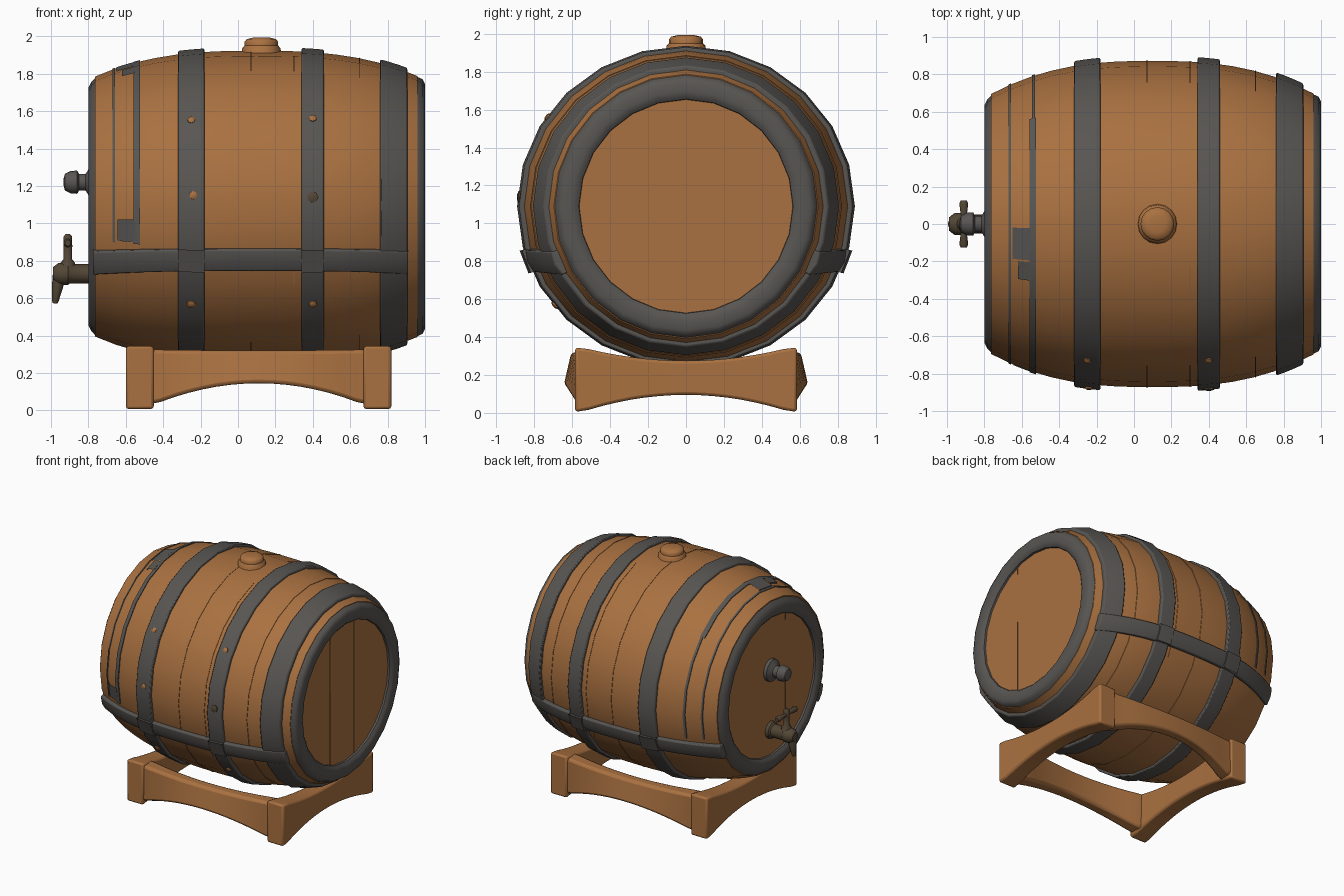
import bpy, bmesh, math
from mathutils import Vector

if "Cube" in bpy.data.objects:
    bpy.data.objects.remove(bpy.data.objects["Cube"])


def material(name, rgb):
    m = bpy.data.materials.new(name)
    m.use_nodes = True
    m.diffuse_color = (*rgb, 1)
    bsdf = m.node_tree.nodes["Principled BSDF"]
    bsdf.inputs["Base Color"].default_value = (*rgb, 1)
    bsdf.inputs["Roughness"].default_value = 0.8
    return m


WOOD = material("oak wood", (0.40, 0.165, 0.052))
IRON = material("grey iron", (0.098, 0.092, 0.085))
BRONZE = material("dark bronze", (0.085, 0.062, 0.036))

ZC = 1.09      # height of the barrel axis
SIDES = 24


def finish(name, bm, mat, bevel=0, angle=40):
    bmesh.ops.recalc_face_normals(bm, faces=bm.faces)
    me = bpy.data.meshes.new(name)
    bm.to_mesh(me)
    bm.free()
    ob = bpy.data.objects.new(name, me)
    bpy.context.collection.objects.link(ob)
    me.materials.append(mat)
    if bevel:
        mod = ob.modifiers.new("soft edges", "BEVEL")
        mod.width, mod.segments = bevel, 2
    bpy.ops.object.select_all(action="DESELECT")
    ob.select_set(True)
    bpy.context.view_layer.objects.active = ob
    bpy.ops.object.shade_smooth_by_angle(angle=math.radians(angle))


def skin(name, rings, mat, closed_ring=True, loop=False, caps=False, **kw):
    """Join successive rings of points with quads."""
    bm = bmesh.new()
    rows = [[bm.verts.new(p) for p in ring] for ring in rings]
    pairs = list(zip(rows, rows[1:])) + ([(rows[-1], rows[0])] if loop else [])
    for a, b in pairs:
        n = len(a)
        for i in range(n if closed_ring else n - 1):
            j = (i + 1) % n
            bm.faces.new((a[i], a[j], b[j], b[i]))
    if caps:
        bm.faces.new(rows[0])
        bm.faces.new(rows[-1])
    finish(name, bm, mat, **kw)


def barrel_r(x):
    return 0.872 - 0.18 * abs((x - 0.1) / 0.87) ** 2.6


def on_barrel(x, r, a):
    squash = 1 - 0.26 * max(0, r - 0.70)
    return (x, r * math.cos(a), ZC + r * squash * math.sin(a))


def lathe(name, profile, mat, first=0, last=SIDES, closed=False, **kw):
    """Turn a profile around the barrel axis, fully or between two side numbers."""
    full = last - first == SIDES
    steps = [first + k for k in range(math.ceil(last - first))] + ([] if full else [last])
    rings = [[on_barrel(x, r, math.tau * i / SIDES) for i in steps] for x, r in profile]
    skin(name, rings, mat, closed_ring=full, loop=closed, **kw)


def hoop(name, x0, x1, lift, mat, first=0, last=SIDES, **kw):
    xs = [x0 + (x1 - x0) * k / 3 for k in range(4)]
    outer = [(x, barrel_r(x) + lift) for x in xs]
    inner = [(x, barrel_r(x) - 0.02) for x in reversed(xs)]
    lathe(name, outer + inner, mat, first, last, closed=True, **kw)


def turned(name, profile, centre, axis, mat, sides=16):
    """Solid of (distance, radius) pairs turned around an axis."""
    q = Vector(axis).to_track_quat("Z", "Y")
    rings = [[Vector(centre) + q @ Vector((r * math.cos(math.tau * i / sides),
                                           r * math.sin(math.tau * i / sides), d))
              for i in range(sides)] for d, r in profile]
    skin(name, rings, mat, caps=True)


# Barrel body
body_x = [-0.765 + 1.725 * k / 16 for k in range(17)]
lathe("barrel_body", [(-0.765, 0.6)] + [(x, barrel_r(x)) for x in body_x] + [(0.96, 0.6)], WOOD)

# Iron hoops, with raised collars where they cross the straps
for name, x0, x1 in (("right", -0.32, -0.18), ("left", 0.34, 0.46)):
    hoop(f"middle_hoop_{name}", x0, x1, 0.026, IRON, bevel=0.008)
    hoop(f"collar_front_{name}", x0, x1, 0.046, IRON, 13.05, 13.62)
    hoop(f"collar_back_{name}", x0, x1, 0.046, IRON, -1.62, -1.05)
hoop("end_hoop_left", 0.76, 0.905, 0.026, IRON, bevel=0.008)

# Worn, half sunken hoop
hoop("sunken_hoop_edge", -0.56, -0.525, 0.008, IRON, 3, 13)
hoop("sunken_hoop_worn_edge", -0.545, -0.528, 0.006, IRON, -1, 3)
hoop("sunken_hoop_line", -0.67, -0.658, 0.006, IRON, -1, 13)
for n, (x0, first, last) in enumerate(((-0.65, 6.1, 6.95), (-0.62, 7, 7.5), (-0.645, 12.35, 12.95))):
    hoop(f"sunken_hoop_patch_{n}", x0, -0.55, 0.006, IRON, first, last)

# Fine raised seams around the body
for n, (x, first, last) in enumerate(((0.07, 0, 24), (0.3, -2, 5), (0.3, 7, 14), (0.65, 0, 24))):
    hoop(f"body_seam_{n}", x - 0.003, x + 0.003, 0.004, WOOD, first, last)

# End rims: the right one is more bevelled
rims = (("rim_right", -0.8, 1, [(0, 0.635), (0.015, 0.665), (0.04, 0.692), (0.06, 0.67)]),
        ("rim_left", 1.0, -1, [(0, 0.655), (0.012, 0.68), (0.045, 0.695), (0.06, 0.67)]))
for name, face, d, outer in rims:
    prof = [(0.06, 0.56), (0.02, 0.565), (0.004, 0.585), (0, 0.605)] + outer
    lathe(name, [(face + d * x, r) for x, r in prof], IRON, closed=True)

# Planked heads
plank_edges = (-0.6, -0.42, -0.19, -0.04, 0.12, 0.25, 0.42, 0.6)
for side, x_face, d in (("right", -0.765, 1), ("left", 0.965, -1)):
    for n, (y0, y1) in enumerate(zip(plank_edges, plank_edges[1:])):
        ys = [y0 + (y1 - y0) * k / 4 for k in range(5)]
        half = [(y, math.sqrt(max(0.0004, 0.36 - y * y))) for y in ys]
        outline = half + [(y, -h) for y, h in reversed(half)]
        xs = (x_face + d * 0.001 * (n % 2), x_face + d * 0.04)
        skin(f"head_plank_{side}_{n}", [[(x, y, ZC + z) for y, z in outline] for x in xs],
             WOOD, caps=True)
    for n, (y, z0, z1) in enumerate(((-0.19, 0.55, 1.15), (-0.19, 1.56, 1.62))):
        box = [(y - 0.003, z0), (y + 0.003, z0), (y + 0.003, z1), (y - 0.003, z1)]
        skin(f"head_seam_{side}_{n}", [[(x, *p) for p in box]
             for x in (x_face - d * 0.006, x_face + d * 0.003)], WOOD, caps=True)

# Long straps on both flanks
for side, s in (("front", -1), ("back", 1)):
    rings = []
    for k in range(19):
        x = -0.775 + 1.685 * k / 18
        r = barrel_r(x)
        ring = []
        for z, lift in ((0.735, -0.03), (0.735, 0.026), (0.795, 0.038), (0.855, 0.026), (0.855, -0.03)):
            px, py, pz = on_barrel(x, r + lift, math.asin((z - ZC) / r))
            ring.append((px, s * py, pz))
        rings.append(ring)
    skin(f"strap_{side}", rings, IRON, caps=True, bevel=0.008)

# Rivets on the front of the middle hoops, one of them blackened
for n, (x, z, size, mat) in enumerate((
        (-0.25, 1.55, 0.02, WOOD), (-0.24, 1.15, 0.022, WOOD), (-0.25, 0.57, 0.024, WOOD),
        (0.4, 1.56, 0.02, WOOD), (0.4, 1.14, 0.03, BRONZE), (0.4, 0.57, 0.022, WOOD))):
    r = barrel_r(x) + 0.018
    a = math.asin((z - ZC) / (r * 0.955))
    px, py, pz = on_barrel(x, r, a)
    turned(f"rivet_{n}", [(-0.015, size), (0.008, size), (0.014, size / 2)], (px, -py, pz),
           (0, -math.cos(a), math.sin(a)), mat, 8)

# Bung on top
turned("bung", [(-0.04, 0.11), (0.012, 0.102), (0.025, 0.09), (0.045, 0.09), (0.06, 0.078),
                (0.068, 0.045)], (0.125, 0, 1.925), (0, 0, 1), WOOD)

# Knob on the right head
turned("knob", [(-0.02, 0.09), (0.02, 0.088), (0.035, 0.06), (0.045, 0.045), (0.08, 0.045),
                (0.09, 0.062), (0.125, 0.06), (0.155, 0.045), (0.162, 0.02)],
       (-0.77, 0, 1.22), (-1, 0, 0), IRON)

# Tap: pipe, spout, stem and cross handle
turned("tap_pipe", [(-0.02, 0.07), (0.02, 0.065), (0.03, 0.052), (0.13, 0.052), (0.14, 0.06),
                    (0.19, 0.058), (0.22, 0.035)], (-0.77, 0, 0.73), (-1, 0, 0), BRONZE)
turned("tap_spout", [(0, 0.035), (0.07, 0.03), (0.15, 0.017), (0.16, 0.012)],
       (-0.955, 0, 0.73), (-0.15, 0, -1), BRONZE, 12)
turned("tap_stem", [(0, 0.045), (0.06, 0.038), (0.08, 0.022), (0.15, 0.024), (0.2, 0.022),
                    (0.212, 0.012)], (-0.91, 0, 0.73), (0, 0, 1), BRONZE, 12)
turned("tap_handle", [(-0.125, 0.016), (-0.11, 0.024), (-0.04, 0.015), (0.04, 0.015),
                      (0.11, 0.024), (0.125, 0.016)], (-0.91, 0, 0.895), (0, 1, 0), BRONZE, 10)


# Stand: hollowed beams, slimmer in the middle; bow and splay push the middle outwards
def beam(name, place, half, width, slim, tops, bottoms, bow=0, splay=0, bevel=0.015):
    rings = []
    for k in range(-8, 9):
        f = max(0, 1 - (k / 7.5) ** 2)
        z0 = bottoms[0] + (bottoms[1] - bottoms[0]) * f
        z1 = tops[0] + (tops[1] - tops[0]) * f
        w = (width - slim * f) / 2
        low, high = (bow + splay) * f, bow * f
        rings.append([place(half * k / 8, c, z) for c, z in
                      ((low - w, z0), (low + w, z0), (high + w, z1), (high - w, z1))])
    skin(name, rings, WOOD, caps=True, bevel=bevel)


for name, cx in (("stand_end_right", -0.525), ("stand_end_left", 0.745)):
    beam(name, lambda t, w, z, cx=cx: (cx + w, t, z), 0.585, 0.15, 0.02,
         (0.345, 0.275), (0.005, 0.095))
for name, s in (("stand_rail_front", -1), ("stand_rail_back", 1)):
    beam(name, lambda t, w, z, s=s: (0.11 + t, s * (0.51 + w), z), 0.6, 0.12, 0.03,
         (0.325, 0.32), (0.03, 0.145), bow=0.05, splay=0.04, bevel=0.02)
